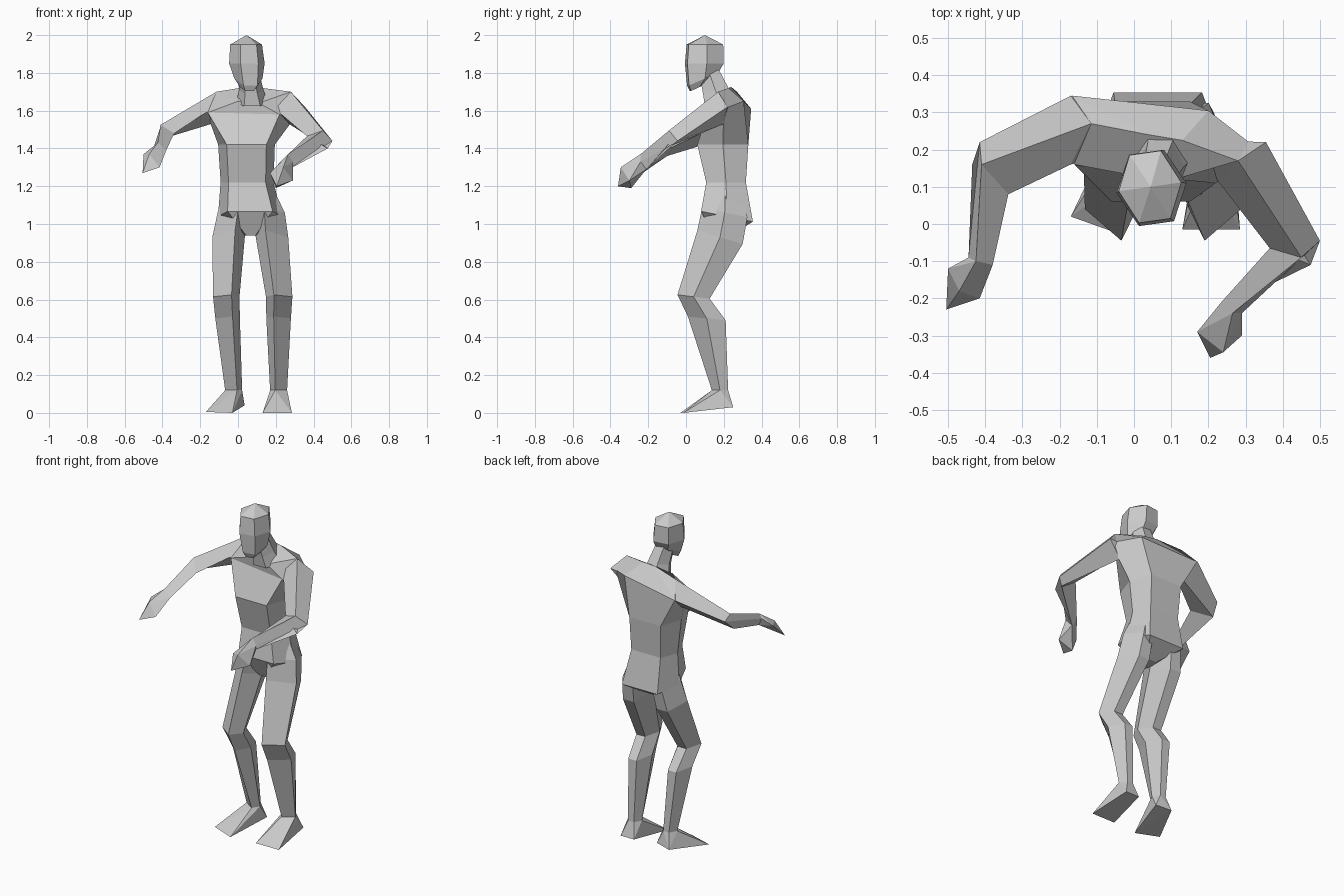
import bpy, bmesh
from math import radians
from mathutils import Vector, Matrix

cube = bpy.data.objects.get("Cube")
if cube:
    bpy.data.objects.remove(cube, do_unlink=True)

grey = bpy.data.materials.new("plain_grey")
grey.use_nodes = True
grey.diffuse_color = (0.6, 0.6, 0.6, 1)
shader = next(n for n in grey.node_tree.nodes if n.type == 'BSDF_PRINCIPLED')
shader.inputs["Base Color"].default_value = (0.6, 0.6, 0.6, 1)


def finish(name, bm):
    """Clean the mesh, turn its normals outward and add it to the scene."""
    bmesh.ops.remove_doubles(bm, verts=bm.verts, dist=0.0005)
    bmesh.ops.recalc_face_normals(bm, faces=bm.faces)
    mesh = bpy.data.meshes.new(name)
    bm.to_mesh(mesh)
    bm.free()
    mesh.materials.append(grey)
    obj = bpy.data.objects.new(name, mesh)
    bpy.context.collection.objects.link(obj)
    return obj


def skin(name, rings):
    """Join consecutive rings of points with faces and cap both ends."""
    bm = bmesh.new()
    loops = [[bm.verts.new(p) for p in ring] for ring in rings]
    count = len(loops[0])
    for low, high in zip(loops, loops[1:]):
        for i in range(count):
            j = (i + 1) % count
            bm.faces.new((low[i], low[j], high[j], high[i]))
    bm.faces.new(loops[0])
    bm.faces.new(loops[-1])
    return finish(name, bm)


def hull(name, points):
    """Wrap a few corner points in a convex faceted block."""
    bm = bmesh.new()
    for p in points:
        bm.verts.new(p)
    bmesh.ops.convex_hull(bm, input=bm.verts)
    unused = [v for v in bm.verts if not v.link_faces]
    bmesh.ops.delete(bm, geom=unused, context='VERTS')
    return finish(name, bm)


def section(outline, x, y, z, rx, ry, slope=0, yaw=0):
    """Place a unit outline; slope raises its back edge."""
    turn = Matrix.Rotation(radians(yaw), 3, 'Z')
    return [Vector((x, y, z)) + turn @ Vector((u * rx, v * ry, v * ry * slope))
            for u, v in outline]


def six_sided(flat):
    """Unit outline with a flat front and back of the given half width."""
    return [(-1, 0), (-flat, -1), (flat, -1), (1, 0), (flat, 1), (-flat, 1)]


# Head and neck
slim, broad = six_sided(0.5), six_sided(0.7)
skin("head", [
    section(slim, 0.045, 0.10, 2.0, 0, 0),
    section(slim, 0.043, 0.10, 1.95, 0.085, 0.092, 0, 8),
    section(slim, 0.047, 0.097, 1.85, 0.095, 0.097, 0, 8),
    section(slim, 0.055, 0.09, 1.77, 0.075, 0.08, 0.45, 8),
    section(slim, 0.055, 0.065, 1.725, 0.045, 0.042, 0.5, 8),
])
skin("neck", [
    section(slim, 0.055, 0.12, 1.81, 0.055, 0.05, 0.3),
    section(slim, 0.07, 0.155, 1.71, 0.065, 0.065, 0.3),
    section(slim, 0.075, 0.18, 1.64, 0.085, 0.08, 0.2),
])

# Torso: collar and shoulder corners, then chest to crotch
collar = [(-0.115, 0.27, 1.70), (0.0, 0.13, 1.65), (0.11, 0.12, 1.64),
          (0.28, 0.17, 1.70), (0.13, 0.225, 1.72), (0.04, 0.24, 1.725)]
shoulders = [(-0.17, 0.25, 1.60), (-0.16, 0.16, 1.59), (0.22, 0.11, 1.58),
             (0.335, 0.2, 1.61), (0.2, 0.305, 1.65), (-0.165, 0.345, 1.61)]
skin("torso", [
    collar,
    shoulders,
    section(broad, 0.045, 0.195, 1.42, 0.15, 0.135),
    section(broad, 0.048, 0.212, 1.22, 0.14, 0.105),
    section(broad, 0.064, 0.217, 1.04, 0.17, 0.137, -0.2),
    section(broad, 0.068, 0.19, 0.94, 0.035, 0.05),
])

# Legs and feet: centre line, side offset, then the section
shin = [(1, 0), (-0.4, -1), (-1, 0), (-0.45, 1), (0.4, 1)]
leg_rings = [
    (0.055, 0.055, 0.21, 1.22, 0.06, 0.07, 0),
    (0.07, 0.1, 0.205, 1.06, 0.078, 0.12, -0.2),
    (0.065, 0.115, 0.18, 0.93, 0.086, 0.12, -0.3),
    (0.078, 0.14, 0.04, 0.615, 0.07, 0.085, -0.12),
    (0.08, 0.135, 0.11, 0.5, 0.065, 0.1, -0.1),
    (0.096, 0.119, 0.18, 0.12, 0.045, 0.043, 0),
]
soles = {
    "right": [(-0.17, 0.02, 0.005), (-0.03, -0.03, 0),
              (0.035, 0.23, 0.04), (-0.06, 0.25, 0.03)],
    "left": [(0.13, -0.015, 0), (0.285, -0.015, 0),
             (0.265, 0.25, 0.03), (0.175, 0.25, 0.03)],
}
for side, sign in (("right", -1), ("left", 1)):
    rings = [section(shin, mid + sign * off, y, z, sign * rx, ry, slope)
             for mid, off, y, z, rx, ry, slope in leg_rings]
    skin(side + "_leg", rings)
    hull(side + "_foot", soles[side] + rings[-1])

# Arms: outer, top, inner and lower corner at shoulder, elbow and wrist
arms = {
    "right": [
        [(-0.17, 0.345, 1.61), (-0.115, 0.27, 1.70),
         (-0.17, 0.16, 1.59), (-0.14, 0.25, 1.53)],
        [(-0.415, 0.22, 1.50), (-0.41, 0.16, 1.525),
         (-0.338, 0.08, 1.48), (-0.435, 0.16, 1.44)],
        [(-0.445, -0.09, 1.41), (-0.425, -0.10, 1.43),
         (-0.38, -0.11, 1.39), (-0.42, -0.10, 1.36)],
    ],
    "left": [
        [(0.355, 0.22, 1.62), (0.28, 0.17, 1.70),
         (0.23, 0.11, 1.58), (0.27, 0.20, 1.53)],
        [(0.5, -0.045, 1.44), (0.45, -0.09, 1.495),
         (0.365, -0.065, 1.465), (0.475, -0.11, 1.40)],
        [(0.29, -0.24, 1.33), (0.265, -0.24, 1.37),
         (0.235, -0.21, 1.34), (0.27, -0.21, 1.29)],
    ],
}
# Finger and knuckle corners of each hand
hands = {
    "right": [(-0.5, -0.12, 1.37), (-0.505, -0.23, 1.27),
              (-0.415, -0.2, 1.30), (-0.47, -0.18, 1.37)],
    "left": [(0.17, -0.29, 1.27), (0.205, -0.36, 1.2), (0.24, -0.345, 1.3),
             (0.29, -0.3, 1.23), (0.2, -0.29, 1.19)],
}
chest = Vector((0.06, 0.23, 1.6))
for side, rings in arms.items():
    root = [Vector(p).lerp(chest, 0.6) for p in rings[0]]
    skin(side + "_arm", [root] + rings)
    hull(side + "_hand", hands[side] + rings[-1])
